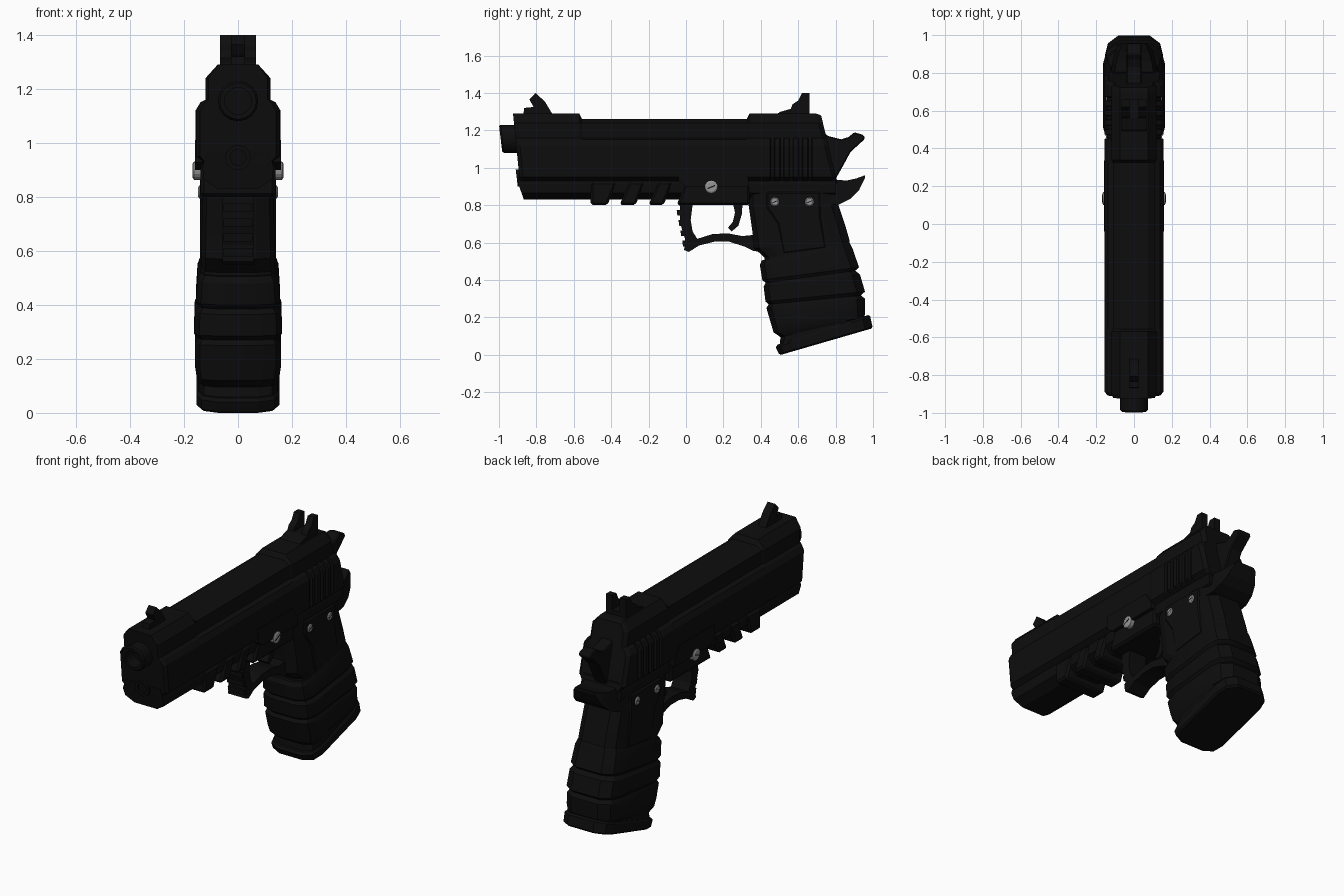
import bpy, bmesh
from math import sin, cos, pi, radians


def material(name, v):
    m = bpy.data.materials.new(name)
    m.diffuse_color = (v, v, v, 1)
    return m


BLACK = material("black_polymer", 0.004)
STEEL = material("steel", 0.3)


def finish(name, bm, mat, smooth):
    bmesh.ops.recalc_face_normals(bm, faces=bm.faces)
    me = bpy.data.meshes.new(name)
    bm.to_mesh(me)
    bm.free()
    me.materials.append(mat)
    ob = bpy.data.objects.new(name, me)
    bpy.context.collection.objects.link(ob)
    if smooth:
        bpy.ops.object.select_all(action='DESELECT')
        ob.select_set(True)
        bpy.context.view_layer.objects.active = ob
        bpy.ops.object.shade_smooth_by_angle(angle=radians(smooth))
    return ob


def loft(name, rings, mat=BLACK, smooth=0):
    """Skin closed rings of equal length and cap both ends."""
    bm = bmesh.new()
    vs = [[bm.verts.new(p) for p in r] for r in rings]
    n = len(rings[0])
    for a, b in zip(vs, vs[1:]):
        for i in range(n):
            j = (i + 1) % n
            bm.faces.new((a[i], a[j], b[j], b[i]))
    bm.faces.new(vs[0])
    bm.faces.new(vs[-1])
    return finish(name, bm, mat, smooth)


def prism(name, prof, x0, x1, mat=BLACK, chamfer=0.0):
    """Side profile (y, z) extruded from x0 to x1."""
    ob = loft(name, [[(x, y, z) for y, z in prof] for x in (x0, x1)], mat)
    if chamfer:
        m = ob.modifiers.new("chamfer", 'BEVEL')
        m.width, m.segments = chamfer, 1
        m.limit_method, m.angle_limit = 'ANGLE', radians(50)
    return ob


def mirror(half):
    return half + [(-x, z) for x, z in reversed(half)]


# slide: stepped section, lowered top in the middle, rear serrations
def slide_ring(yfun, top, w, s):
    half = [(0.115, 0.92), (w, 0.95), (w, 1.12), (w - 0.018, 1.15),
            (s, 1.16), (s, 1.24), (0.075, top)]
    return [(x, yfun(z), z) for x, z in mirror(half)]


def at(y):
    return lambda z: y


rings = [slide_ring(lambda z: -0.925 + (1.29 - z) * 0.1, 1.29, 0.14, 0.11),
         slide_ring(lambda z: -0.905 + (1.29 - z) * 0.1, 1.29, 0.155, 0.12),
         slide_ring(at(-0.57), 1.29, 0.155, 0.12), slide_ring(at(-0.555), 1.26, 0.155, 0.112),
         slide_ring(at(0.325), 1.26, 0.155, 0.112), slide_ring(at(0.34), 1.29, 0.157, 0.12)]
for i in range(5):
    y = 0.45 + i * 0.05
    rings += [slide_ring(at(y + d), 1.29, w, 0.12)
              for d, w in ((0, 0.157), (0.004, 0.143), (0.021, 0.143), (0.025, 0.157))]
rings += [slide_ring(lambda z: 0.695 + (1.29 - z) * 0.26, 1.29, 0.155, 0.12),
          slide_ring(lambda z: 0.72 + (1.29 - z) * 0.24, 1.28, 0.135, 0.10)]
loft("slide", rings)


# barrel and recoil rod, both with an open bore
def tube(name, z, spec, n):
    loft(name, [[(r * cos(2 * pi * i / n), y + (z - zz) * 0.12, zz)
                 for i in range(n) for zz in [z + r * sin(2 * pi * i / n)]]
                for y, r in spec], smooth=35)


tube("barrel", 1.155, [(-0.85, 0.075), (-0.982, 0.075), (-0.991, 0.068), (-0.991, 0.05), (-0.9, 0.05)], 16)
tube("recoil_rod", 0.945, [(-0.8, 0.047), (-0.905, 0.047), (-0.905, 0.03), (-0.88, 0.03)], 14)

# frame under the slide
half = [(0.075, 0.83), (0.127, 0.865), (0.132, 0.91), (0.115, 0.97)]
loft("frame", [[(x, y + 0.35 * max(0, 0.91 - z) * k, z) for x, z in mirror(half)]
               for y, k in ((-0.895, 1), (0.8, 0))])

# accessory rail: slanted teeth
for i, (a, b) in enumerate([(-0.51, -0.42), (-0.355, -0.27), (-0.20, -0.12), (-0.05, 0.34)]):
    lean = 0.05
    prism(f"rail_tooth_{i}", [(a, 0.80), (b, 0.80), (b + (lean if i < 3 else 0), 0.925),
                              (a + (lean if i else 0), 0.925)], -0.138, 0.138, chamfer=0.012)
prism("slide_stop_panel", [(-0.04, 0.93), (-0.04, 1.01), (0.29, 1.01), (0.335, 0.94), (0.335, 0.90), (0, 0.90)],
      -0.16, 0.16)

# trigger guard with front ridges
prism("trigger_guard",
      [(-0.035, 0.84), (-0.03, 0.70), (-0.005, 0.62), (-0.01, 0.56), (0.015, 0.55), (0.07, 0.585), (0.15, 0.605),
       (0.23, 0.605), (0.31, 0.58), (0.36, 0.555), (0.42, 0.55), (0.42, 0.66), (0.35, 0.64), (0.30, 0.635),
       (0.22, 0.65), (0.14, 0.645), (0.06, 0.62), (0.035, 0.66), (0.025, 0.72), (0.035, 0.80), (0.05, 0.84)],
      -0.058, 0.058)
for i in range(4):
    z, y = 0.775 - i * 0.055, -0.05 + i * 0.010
    prism(f"guard_ridge_{i}", [(y, z), (y + 0.04, z), (y + 0.045, z - 0.03), (y + 0.004, z - 0.03)], -0.054, 0.054)
prism("trigger", [(0.245, 0.84), (0.262, 0.76), (0.25, 0.71), (0.225, 0.68), (0.245, 0.66), (0.28, 0.69),
                  (0.298, 0.75), (0.305, 0.84)], -0.035, 0.035)


# grip, banded lower grip and base plate: tilted chamfered sections
def grip_ring(yf, zf, yb, zb, w):
    half = [(0.5 * w, 0), (0.88 * w, 0.05), (w, 0.16), (w, 0.8), (0.9 * w, 0.92), (0.55 * w, 1)]
    pts = half + [(-x, t) for x, t in reversed(half)]
    return [(x, yf + (yb - yf) * t, zf + (zb - zf) * t) for x, t in pts]


def grip(name, stations, smooth=0):
    loft(name, [grip_ring(*s) for s in stations], smooth=smooth)


grip("upper_grip", [(0.33, 0.93, 0.80, 0.93, 0.128), (0.335, 0.80, 0.815, 0.80, 0.132),
                    (0.355, 0.66, 0.855, 0.68, 0.135), (0.365, 0.57, 0.875, 0.61, 0.137),
                    (0.42, 0.52, 0.875, 0.59, 0.138), (0.42, 0.46, 0.88, 0.52, 0.138)])
grip("banded_grip", [(0.405, 0.505, 0.875, 0.60, 0.139), (0.395, 0.48, 0.89, 0.57, 0.150),
                     (0.408, 0.40, 0.925, 0.468, 0.156), (0.425, 0.385, 0.905, 0.45, 0.147),
                     (0.415, 0.365, 0.93, 0.43, 0.160), (0.425, 0.285, 0.957, 0.338, 0.163),
                     (0.442, 0.27, 0.935, 0.318, 0.151), (0.43, 0.25, 0.957, 0.30, 0.160),
                     (0.455, 0.165, 0.957, 0.235, 0.160), (0.468, 0.12, 0.955, 0.20, 0.153),
                     (0.505, 0.095, 0.95, 0.20, 0.143), (0.50, 0.04, 0.95, 0.18, 0.143)], smooth=25)
grip("base_plate", [(0.49, 0.055, 0.975, 0.213, 0.146), (0.48, 0.04, 0.985, 0.205, 0.153),
                    (0.497, 0.006, 0.997, 0.15, 0.153), (0.507, 0.0, 0.99, 0.14, 0.143)])

# raised grip panels
prism("grip_panel", [(0.43, 0.87), (0.72, 0.87), (0.72, 0.74), (0.75, 0.57), (0.52, 0.54), (0.49, 0.70), (0.43, 0.79)],
      -0.141, 0.141, chamfer=0.008)

# beavertail
loft("beavertail", [[(-w, yl, zl), (w, yl, zl), (w * 0.85, yu, zu), (-w * 0.85, yu, zu)]
                    for yl, zl, yu, zu, w in [(0.76, 0.80, 0.76, 0.95, 0.125), (0.82, 0.805, 0.81, 0.935, 0.12),
                                              (0.88, 0.835, 0.86, 0.932, 0.11), (0.925, 0.88, 0.91, 0.943, 0.095),
                                              (0.957, 0.945, 0.957, 0.96, 0.07)]])

# hammer
prism("hammer", [(0.72, 1.20), (0.76, 1.17), (0.83, 1.152), (0.87, 1.165), (0.90, 1.19), (0.95, 1.175), (0.957, 1.155),
                 (0.88, 1.085), (0.845, 1.02), (0.80, 0.94), (0.72, 0.94)], -0.04, 0.04, chamfer=0.006)

# sights
prism("front_sight", [(-0.87, 1.28), (-0.865, 1.32), (-0.815, 1.325), (-0.837, 1.365), (-0.805, 1.40), (-0.755, 1.355),
                      (-0.71, 1.28)], -0.025, 0.025)
prism("rear_sight_base", [(0.48, 1.28), (0.50, 1.298), (0.56, 1.315), (0.66, 1.315), (0.66, 1.28)], -0.066, 0.066)
for side in (-1, 1):
    prism("rear_sight_post", [(0.55, 1.29), (0.57, 1.34), (0.60, 1.36), (0.62, 1.40), (0.66, 1.40), (0.66, 1.29)],
          side * 0.025, side * 0.066)
    # slotted steel pins and grip screws
    for y, z, r, x in [(0.135, 0.897, 0.034, 0.142), (0.475, 0.818, 0.024, 0.143), (0.66, 0.818, 0.024, 0.143)]:
        x = x + 0.021 if z > 0.85 else x
        loft("screw", [[(side * xx, y + rr * cos(2 * pi * i / 16), z + rr * sin(2 * pi * i / 16)) for i in range(16)]
                       for xx, rr in ((0.10, r), (x, r), (x + 0.005, r * 0.75))], STEEL, 20)
        prism("screw_slot", [(y - 0.6 * r, z - 0.35 * r), (y - 0.6 * r, z - 0.15 * r), (y + 0.6 * r, z + 0.35 * r),
                             (y + 0.6 * r, z + 0.15 * r)], side * 0.13, side * (x + 0.0055))
